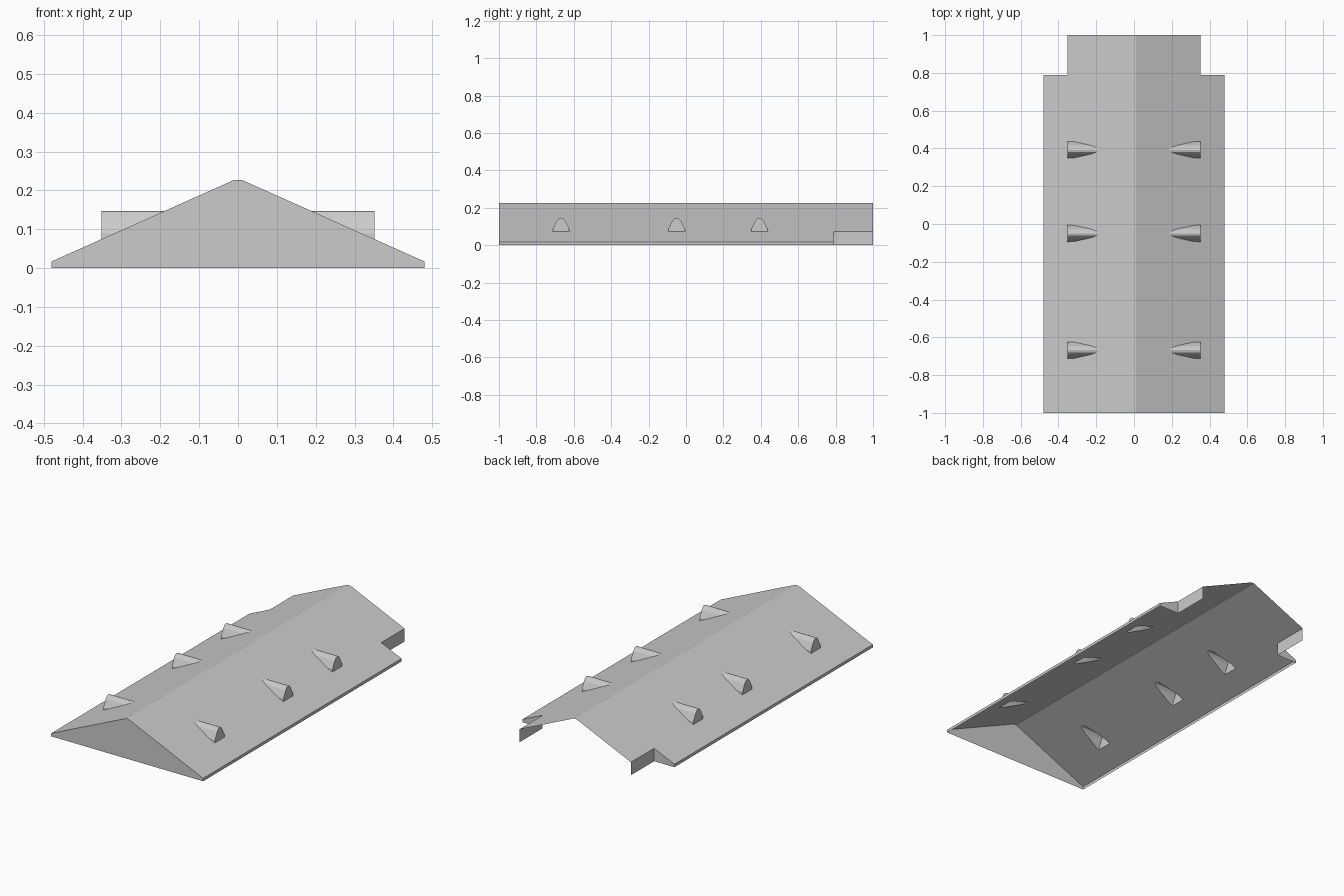
import bpy, bmesh

if "Cube" in bpy.data.objects:
    bpy.data.objects.remove(bpy.data.objects["Cube"])


def prism(name, profile, to_a, to_b):
    """Closed prism between two placements of a 2D profile."""
    bm = bmesh.new()
    a = [bm.verts.new(to_a(p, q)) for p, q in profile]
    b = [bm.verts.new(to_b(p, q)) for p, q in profile]
    bm.faces.new(a)
    bm.faces.new(b[::-1])
    n = len(profile)
    for i in range(n):
        bm.faces.new((a[i], b[i], b[(i + 1) % n], a[(i + 1) % n]))
    bmesh.ops.recalc_face_normals(bm, faces=bm.faces)
    mesh = bpy.data.meshes.new(name)
    bm.to_mesh(mesh)
    bm.free()
    obj = bpy.data.objects.new(name, mesh)
    bpy.context.collection.objects.link(obj)
    return obj


def combine(target, tool, operation):
    mod = target.modifiers.new(operation.lower(), 'BOOLEAN')
    mod.operation = operation
    mod.solver = 'EXACT'
    mod.object = tool
    bpy.context.view_layer.objects.active = target
    bpy.ops.object.modifier_apply(modifier=mod.name)
    bpy.data.objects.remove(tool, do_unlink=True)


# Gabled roof body with a narrow flat ridge and thin eaves
half = [(0.48, 0), (0.48, 0.017), (0.01, 0.227)]
gable = half + [(-x, z) for x, z in half[::-1]]
roof = prism("gabled_roof", gable,
             lambda x, z: (x, -1, z), lambda x, z: (x, 1, z))

# Arched outline of a small roof vent
arch = [(0.045, 0.07), (0.043, 0.09), (0.023, 0.13), (0.011, 0.144)]
arch = arch + [(0, 0.147)] + [(-y, z) for y, z in arch[::-1]]

for side in (-1, 1):
    # Notched eaves at the back corners
    box = [(0.79, -0.1), (1.1, -0.1), (1.1, 0.3), (0.79, 0.3)]
    cutter = prism("notch_cutter", box,
                   lambda y, z: (side * 0.352, y, z),
                   lambda y, z: (side * 0.6, y, z))
    combine(roof, cutter, 'DIFFERENCE')
    # Three vents on each slope
    for cy in (-0.668, -0.05, 0.393):
        vent = prism("roof_vent", arch,
                     lambda y, z: (side * 0.352, cy + y, z),
                     lambda y, z: (side * 0.10, cy + y, z))
        combine(roof, vent, 'UNION')

# Open the underside and the back end, leaving a hollow shell
bm = bmesh.new()
bm.from_mesh(roof.data)
opened = []
for f in bm.faces:
    if all(v.co.z < 0.0005 for v in f.verts) or all(v.co.y > 0.9995 for v in f.verts):
        opened.append(f)
bmesh.ops.delete(bm, geom=opened, context='FACES')
bm.to_mesh(roof.data)
bm.free()
